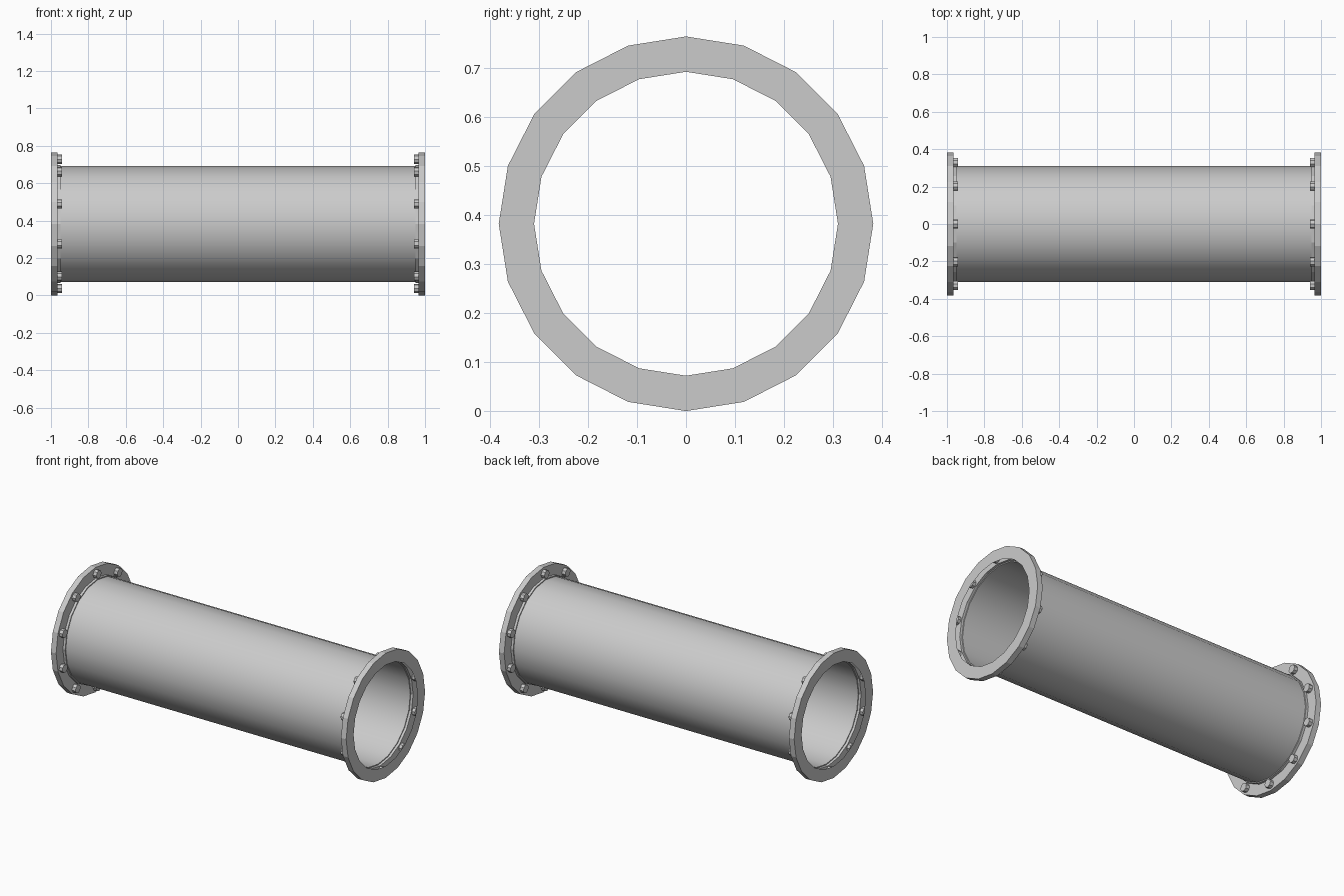
import bpy
import bmesh
import math
from mathutils import Matrix, Vector

SIDES = 20
OUTER, BORE = 0.382, 0.31
CENTRE_Z = OUTER

old = bpy.data.objects.get("Cube")
if old:
    bpy.data.objects.remove(old, do_unlink=True)

steel = bpy.data.materials.new("grey_steel")
steel.use_nodes = True
steel.diffuse_color = (0.6, 0.6, 0.6, 1)
steel.node_tree.nodes["Principled BSDF"].inputs["Base Color"].default_value = (0.6, 0.6, 0.6, 1)


def finish(bm, name, angle):
    mesh = bpy.data.meshes.new(name)
    bm.to_mesh(mesh)
    bm.free()
    mesh.materials.append(steel)
    obj = bpy.data.objects.new(name, mesh)
    bpy.context.collection.objects.link(obj)
    bpy.ops.object.select_all(action="DESELECT")
    obj.select_set(True)
    bpy.context.view_layer.objects.active = obj
    if angle:
        bpy.ops.object.shade_smooth_by_angle(angle=math.radians(angle))
    return obj


def lathe(name, profile, angle=0):
    """Sweep (x, radius) points around the pipe axis."""
    bm = bmesh.new()
    rings = []
    for x, r in profile:
        ring = []
        for i in range(SIDES):
            a = math.tau * i / SIDES
            ring.append(bm.verts.new((x, r * math.sin(a), CENTRE_Z + r * math.cos(a))))
        rings.append(ring)
    for a, b in zip(rings, rings[1:]):
        for i in range(SIDES):
            j = (i + 1) % SIDES
            bm.faces.new((a[i], a[j], b[j], b[i]))
    bmesh.ops.recalc_face_normals(bm, faces=bm.faces)
    return finish(bm, name, angle)


def bolts(name, side):
    """Ring of ten bolt heads on the inner face of a flange."""
    bm = bmesh.new()
    for i in range(10):
        a = math.tau * i / 10
        place = Vector((side * 0.963, 0.345 * math.sin(a), CENTRE_Z + 0.345 * math.cos(a)))
        turn = Matrix.Rotation(-a, 4, "X") @ Matrix.Rotation(math.pi / 2, 4, "Y")
        bmesh.ops.create_cone(bm, cap_ends=True, segments=8, radius1=0.025, radius2=0.025,
                              depth=0.042, matrix=Matrix.Translation(place) @ turn)
    return finish(bm, name, 0)


# Main pipe wall
lathe("pipe", [(-0.95, BORE), (0.95, BORE)], 30)

# Flanges with collars and bolts at both ends
for label, s in (("right", -1), ("left", 1)):
    lathe(label + "_flange", [(s, BORE), (s, OUTER), (s * 0.965, OUTER),
                              (s * 0.965, 0.316), (s * 0.95, 0.316), (s * 0.95, BORE)])
    bolts(label + "_bolts", s)
